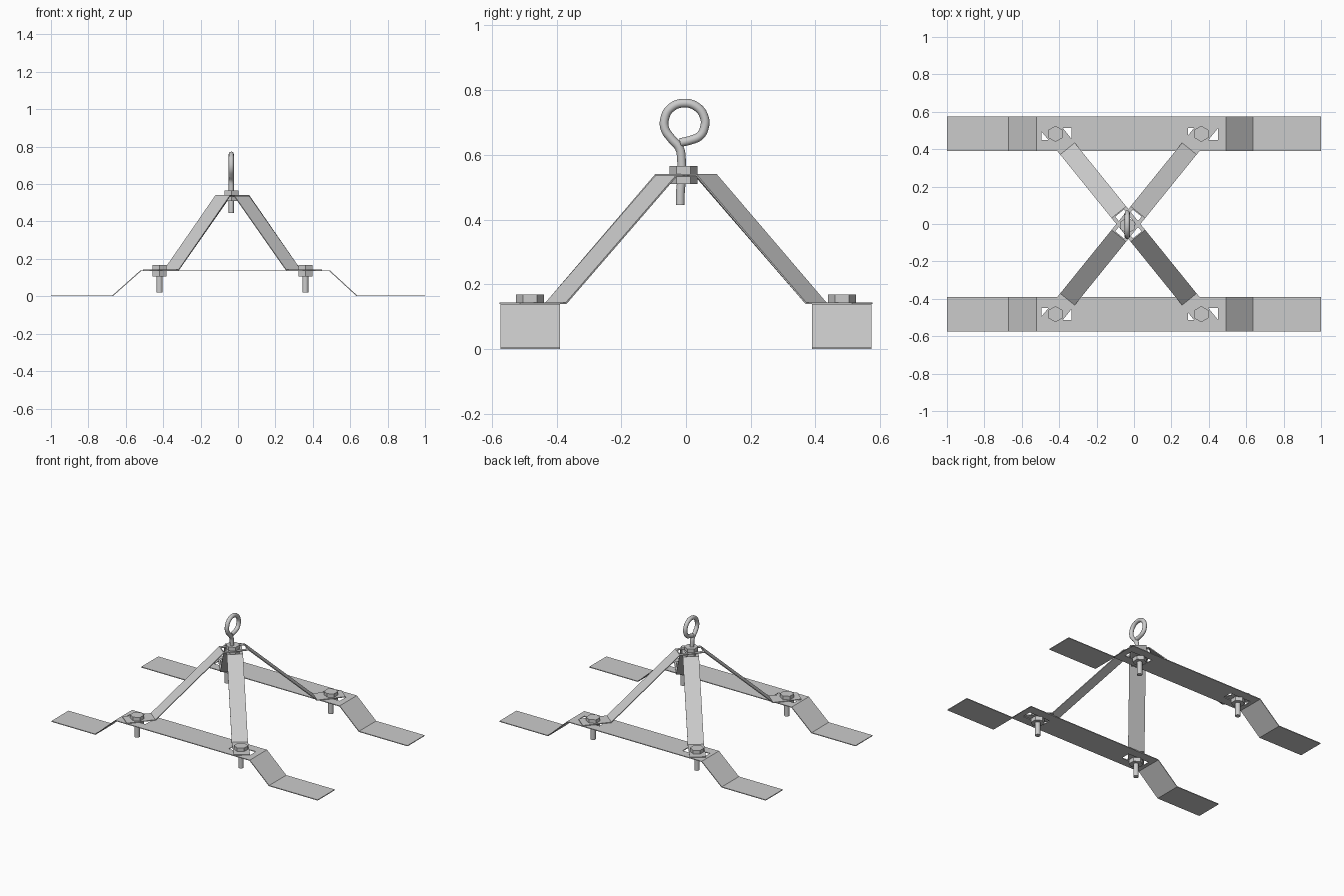
import bpy, bmesh, math
from mathutils import Vector, Matrix

if "Cube" in bpy.data.objects:
    bpy.data.objects.remove(bpy.data.objects["Cube"])

CX = -0.03                 # crossing point of the legs in x
DX, DY = 0.39, 0.482       # bolt spacing from the crossing point
THICK = 0.005


def finish(name, bm):
    bmesh.ops.recalc_face_normals(bm, faces=bm.faces)
    me = bpy.data.meshes.new(name)
    bm.to_mesh(me)
    bm.free()
    ob = bpy.data.objects.new(name, me)
    bpy.context.collection.objects.link(ob)
    return ob


def strip(name, path, half, slot_half, slots, origin, angle):
    """Bent metal strip: path of (s, z), slots are indices of path segments cut out."""
    bm = bmesh.new()
    rows = [[bm.verts.new((s, t, z)) for t in (-half, -slot_half, slot_half, half)]
            for s, z in path]
    for i in range(len(rows) - 1):
        for j in range(3):
            if i in slots and j == 1:
                continue
            bm.faces.new((rows[i][j], rows[i + 1][j], rows[i + 1][j + 1], rows[i][j + 1]))
    bm.transform(Matrix.Translation(origin) @ Matrix.Rotation(angle, 4, 'Z'))
    ob = finish(name, bm)
    mod = ob.modifiers.new("thickness", 'SOLIDIFY')
    mod.thickness = THICK
    mod.offset = 0
    mod.use_even_offset = True
    return ob


def prism(bm, x, y, z0, z1, r, n):
    """Upright n-sided prism; hexagons have their points along y."""
    m = Matrix.Translation((x, y, (z0 + z1) / 2)) @ Matrix.Rotation(math.pi / n if n > 6 else 0, 4, 'Z')
    ret = bmesh.ops.create_cone(bm, cap_ends=True, segments=n, radius1=r, radius2=r,
                                depth=z1 - z0, matrix=m)
    # make sure a hexagon points along y
    if n == 6:
        top = max(v.co.y for v in ret["verts"]) - y
        if top < r * 0.95:
            bmesh.ops.rotate(bm, verts=ret["verts"], cent=(x, y, 0),
                             matrix=Matrix.Rotation(math.pi / 6, 3, 'Z'))


def smooth(ob):
    bpy.ops.object.select_all(action='DESELECT')
    ob.select_set(True)
    bpy.context.view_layer.objects.active = ob
    bpy.ops.object.shade_smooth_by_angle()


# Two bent runners, each with two rectangular slots
runner = [(-1, .003), (-.67, .003), (-.52, .1365), (-.495, .1365), (-.335, .1365),
          (.29, .1365), (.45, .1365), (.49, .1365), (.635, .003), (1, .003)]
for side, label in ((-1, "front"), (1, "back")):
    strip(label + "_runner", runner, .092, .032, (3, 5), Vector((0, side * DY, 0)), 0)

# Two crossing leg straps, stacked at the top, slotted in the middle
reach = math.hypot(DX, DY)
for k, sign in enumerate((1, -1)):
    top = .539 - k * THICK
    half_path = [(.075, top), (.08, top), (.517, .1415), (reach + .08, .1415)]
    path = [(-s, z) for s, z in reversed(half_path)] + half_path
    strip("leg_strap_%d" % (k + 1), path, .05, .03, (3,),
          Vector((CX, 0, 0)), math.atan2(sign * DY, DX))

# Foot bolts with head, nut and shank
for sx in (-1, 1):
    for sy in (-1, 1):
        x, y = CX + sx * DX, sy * DY
        bm = bmesh.new()
        prism(bm, x, y, .144, .168, .043, 6)
        prism(bm, x, y, .107, .134, .043, 6)
        prism(bm, x, y, .02, .15, .0165, 20)
        ob = finish("foot_bolt", bm)
        smooth(ob)

# Clamping nuts above and below the strap crossing
for name, z0, z1 in (("upper_nut", .5415, .566), ("lower_nut", .510, .5315)):
    bm = bmesh.new()
    prism(bm, CX - .004, -.008, z0, z1, .043, 6)
    finish(name, bm)

# Eye bolt: bent rod swept along a curve
pts = [(-.018, .445), (-.017, .49), (-.014, .52), (-.014, .585), (-.02, .62), (-.045, .65),
       (-.065, .68), (-.066, .712), (-.048, .744), (-.008, .76), (.034, .748),
       (.057, .715), (.057, .685), (.043, .659), (.012, .645), (-.018, .638)]
cu = bpy.data.curves.new("eye_bolt", 'CURVE')
cu.dimensions = '3D'
cu.bevel_depth = .0135
cu.bevel_resolution = 4
cu.use_fill_caps = True
cu.resolution_u = 5
sp = cu.splines.new('BEZIER')
sp.bezier_points.add(len(pts) - 1)
for i, (bp, (y, z)) in enumerate(zip(sp.bezier_points, pts)):
    bp.co = (CX - .006, y, z)
    bp.handle_left_type = bp.handle_right_type = 'AUTO'
eye = bpy.data.objects.new("eye_bolt", cu)
bpy.context.collection.objects.link(eye)
